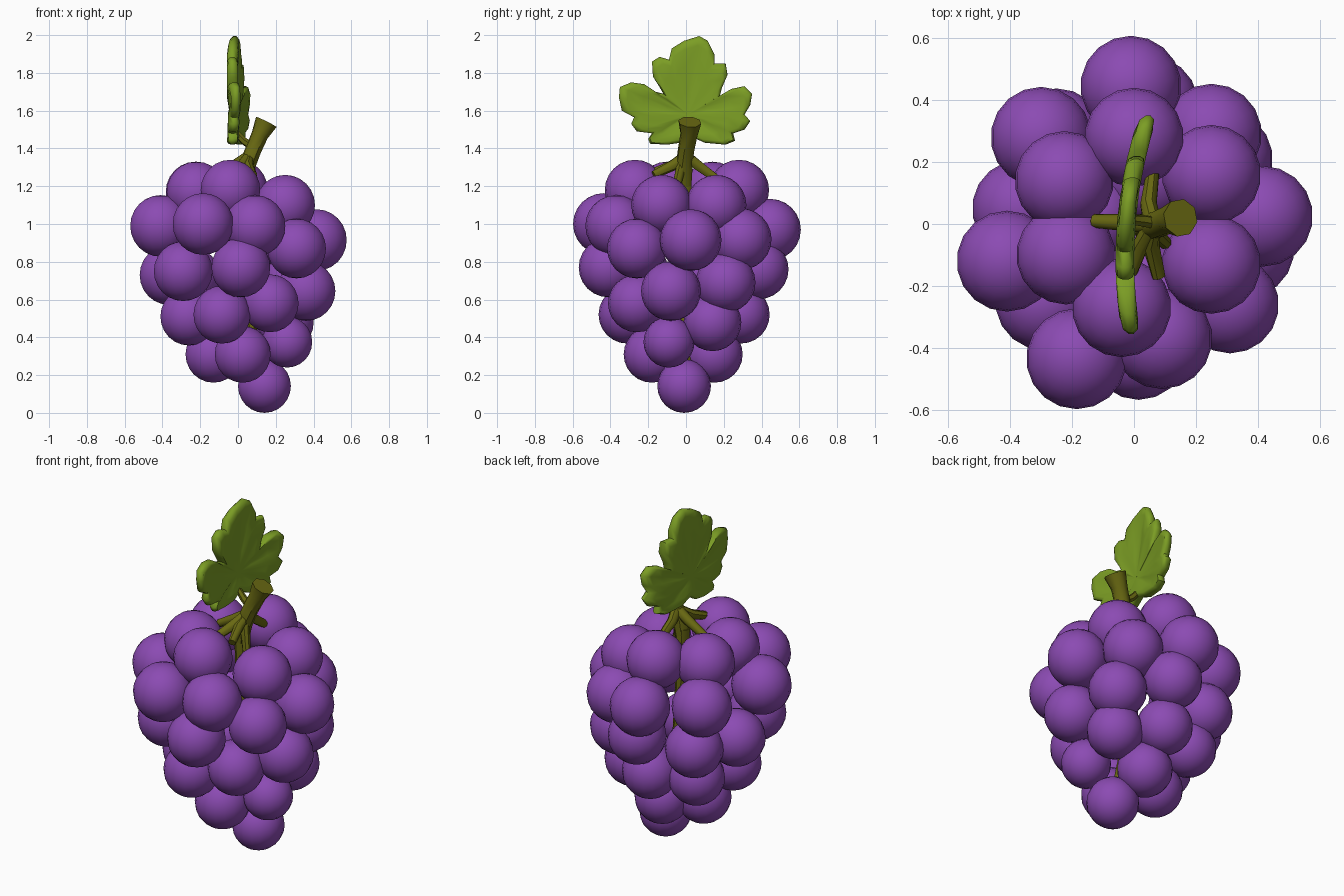
import bpy, bmesh, math
from mathutils import Vector

if "Cube" in bpy.data.objects:
    bpy.data.objects.remove(bpy.data.objects["Cube"])


def material(name, rgb):
    m = bpy.data.materials.new(name)
    m.diffuse_color = (*rgb, 1)
    m.use_nodes = True
    m.node_tree.nodes["Principled BSDF"].inputs["Base Color"].default_value = m.diffuse_color
    return m


purple = material("grape purple", (0.26, 0.07, 0.45))
green = material("leaf green", (0.20, 0.34, 0.018))
olive = material("stem olive", (0.14, 0.14, 0.006))


def finish(bm, name, mat, angle=180):
    bmesh.ops.recalc_face_normals(bm, faces=bm.faces)
    me = bpy.data.meshes.new(name)
    bm.to_mesh(me)
    bm.free()
    ob = bpy.data.objects.new(name, me)
    bpy.context.collection.objects.link(ob)
    me.materials.append(mat)
    for o in bpy.context.selected_objects:
        o.select_set(False)
    bpy.context.view_layer.objects.active = ob
    ob.select_set(True)
    bpy.ops.object.shade_smooth_by_angle(angle=math.radians(angle))
    return ob


# Grapes in tiers: radius, then the centres
tiers = [
    (0.142, [(.14, -.01, .142)]),
    (0.15, [(.025, -.18, .31), (-.13, .02, .31), (.05, .15, .31)]),
    (0.135, [(.26, -.09, .375)]),
    (0.153, [(-.085, -.31, .52), (.17, -.26, .58), (-.26, -.07, .51),
             (-.21, .2, .51), (.03, .29, .52), (.25, .14, .48)]),
    (0.158, [(.015, -.41, .77), (-.29, -.25, .75), (-.365, .05, .73),
             (-.25, .28, .72), (.05, .385, .76), (.29, .21, .69),
             (.36, -.08, .645), (.31, -.26, .87)]),
    (0.163, [(-.185, -.435, 1.0), (.09, -.37, .99), (-.41, -.12, .99),
             (-.30, .28, .98), (-.01, .445, .97), (.25, .29, .92),
             (.415, .025, .915)]),
    (0.16, [(-.04, -.27, 1.18), (.25, -.13, 1.10), (.25, .16, 1.10),
            (0, .28, 1.18), (-.225, .14, 1.17), (-.22, -.10, 1.17)]),
]
for t, (r, centres) in enumerate(tiers):
    bm = bmesh.new()
    for c in centres:
        new = bmesh.ops.create_uvsphere(bm, u_segments=18, v_segments=12, radius=r)
        bmesh.ops.translate(bm, verts=new["verts"], vec=c)
    finish(bm, f"grape_tier_{t + 1}", purple)


# Tapered tube along a path of (x, y, z, radius)
def tube(name, path, sides=8):
    bm = bmesh.new()
    pts = [Vector(p[:3]) for p in path]
    rings = []
    for i, p in enumerate(pts):
        d = (pts[min(i + 1, len(pts) - 1)] - pts[max(i - 1, 0)]).normalized()
        a = d.cross(Vector((.3, 1, .1))).normalized()
        b = d.cross(a)
        rings.append([bm.verts.new(p + path[i][3] * (a * math.cos(k * math.tau / sides)
                      + b * math.sin(k * math.tau / sides))) for k in range(sides)])
    for r0, r1 in zip(rings, rings[1:]):
        for k in range(sides):
            j = (k + 1) % sides
            bm.faces.new((r0[k], r0[j], r1[j], r1[k]))
    bm.faces.new(rings[0])
    bm.faces.new(rings[-1])
    return finish(bm, name, olive, 45)


# Stem, inner stalk and side branches
tube("main_stem", [(.15, .02, 1.54, .062), (.115, .015, 1.47, .046), (.08, 0, 1.39, .044),
                   (.045, -.01, 1.30, .046), (.03, -.01, 1.2, .04)])
tube("inner_stalk", [(.03, -.01, 1.25, .04), (.03, 0, .9, .035), (.06, 0, .5, .03), (.13, 0, .2, .025)])
for i, (x, y, z) in enumerate([(-.13, .01, 1.25), (.08, -.17, 1.26),
                               (.06, .16, 1.24), (.1, -.06, 1.16), (-.02, -.18, 1.27)]):
    tube(f"branch_{i + 1}", [(.06, 0, 1.36, .03), (.04 + .35 * (x - .04), .4 * y, 1.31, .028), (x, y, z, .022)])

# Lobed leaf: outline as (y, z) in hundredths, built in rings around its centre
outline = [(7, 199.5), (11.5, 197), (15, 190), (15, 185), (21, 185), (22, 179), (19, 172),
           (18, 168), (24, 171.5), (31, 173), (35, 169), (34, 163), (31, 158), (34, 154.5),
           (31, 150), (25, 148), (26, 144), (21, 142), (10, 143), (2, 146.5), (-3, 143),
           (-10, 142), (-19, 142.5), (-20, 145), (-18, 148), (-26, 149), (-29, 153),
           (-27.5, 156.5), (-34, 160), (-35.5, 167), (-35, 172.5), (-29, 175), (-22, 174),
           (-16, 170), (-12, 169), (-14, 172.5), (-17.5, 178), (-18, 186), (-14, 188.5),
           (-9, 187), (-7.5, 193), (-1, 197)]
cy, cz = .01, 1.58
veins = [math.atan2(z - cz, y - cy) for y, z in
         ((.07, 2.0), (.35, 1.68), (-.355, 1.67), (.25, 1.43), (-.2, 1.43))]


def leaf_x(y):
    return -.025 + .08 * y + .35 * y * y


bm = bmesh.new()


def leaf_ring(scale, height):
    ring = []
    for y, z in outline:
        dy, dz = y / 100 - cy, z / 100 - cz
        a = math.atan2(dz, dy)
        near = min(abs(math.remainder(a - v, math.tau)) for v in veins)
        h = height * (1 - .4 * max(0, 1 - near / .18) * (scale < .93))
        yy = cy + dy * scale
        ring.append(bm.verts.new((leaf_x(yy) + h, yy, cz + dz * scale)))
    return ring


rings = [leaf_ring(s, h) for s, h in ((.3, .022), (.65, .026), (.88, .03), (.96, .024), (1, .008),
                                      (1, -.008), (.96, -.024), (.88, -.03), (.65, -.026), (.3, -.022))]
n = len(outline)
for r0, r1 in zip(rings, rings[1:]):
    for k in range(n):
        j = (k + 1) % n
        bm.faces.new((r0[k], r0[j], r1[j], r1[k]))
for ring, h in ((rings[0], .018), (rings[-1], -.018)):
    tip = bm.verts.new((leaf_x(cy) + h, cy, cz))
    for k in range(n):
        bm.faces.new((ring[k], ring[(k + 1) % n], tip))
finish(bm, "leaf", green, 60)

# Short leaf stalk joining the leaf to the stem
tube("leaf_stalk", [(.09, 0, 1.40, .022), (.03, .01, 1.44, .02), (-.015, .015, 1.49, .016)], 6)
